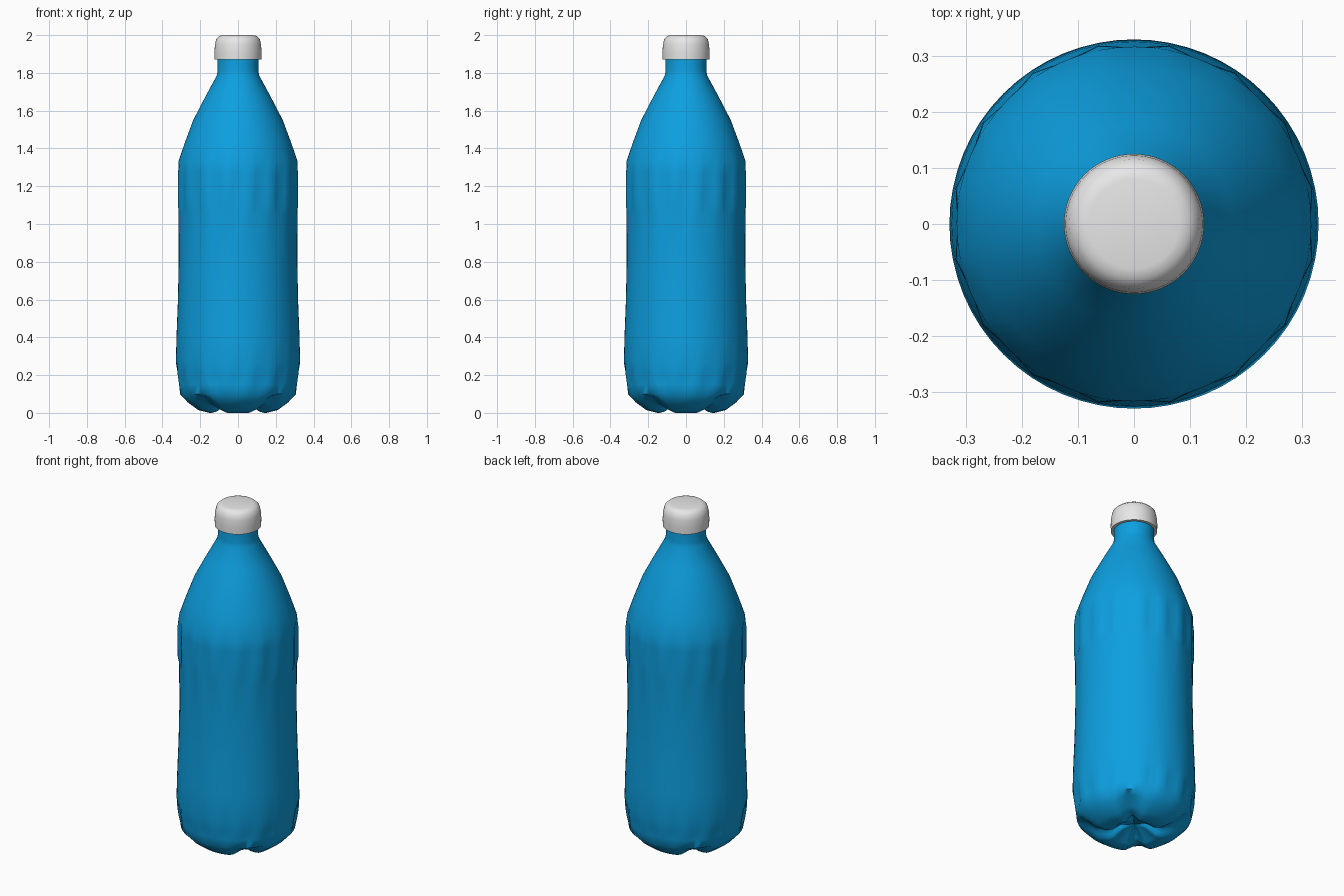
import bpy, bmesh, math

if "Cube" in bpy.data.objects:
    bpy.data.objects.remove(bpy.data.objects["Cube"], do_unlink=True)

SIDES = 64
FLUTES = 16


def material(name, color):
    mat = bpy.data.materials.new(name)
    mat.use_nodes = True
    mat.diffuse_color = color
    node = next(n for n in mat.node_tree.nodes if n.type == "BSDF_PRINCIPLED")
    node.inputs["Base Color"].default_value = color
    node.inputs["Roughness"].default_value = 0.5
    return mat


def lathe(name, profile, mat, shape=None, sharp=40):
    """Spin (radius, height) points; shape(r, z, angle) may bend each point."""
    bm = bmesh.new()
    rings = []
    for r, z in profile:
        if r == 0:
            rings.append([bm.verts.new((0, 0, z))] * SIDES)
            continue
        ring = []
        for i in range(SIDES):
            a = math.tau * i / SIDES
            rr, zz = shape(r, z, a) if shape else (r, z)
            ring.append(bm.verts.new((rr * math.cos(a), rr * math.sin(a), zz)))
        rings.append(ring)
    for low, high in zip(rings, rings[1:]):
        for i in range(SIDES):
            j = (i + 1) % SIDES
            corners = [low[i], low[j], high[j], high[i]]
            bm.faces.new(list(dict.fromkeys(corners)))
    bmesh.ops.recalc_face_normals(bm, faces=bm.faces)
    mesh = bpy.data.meshes.new(name)
    bm.to_mesh(mesh)
    bm.free()
    mesh.materials.append(mat)
    obj = bpy.data.objects.new(name, mesh)
    bpy.context.collection.objects.link(obj)
    bpy.ops.object.select_all(action="DESELECT")
    obj.select_set(True)
    bpy.context.view_layer.objects.active = obj
    bpy.ops.object.shade_smooth_by_angle(angle=math.radians(sharp))
    return obj


def bottle_shape(r, z, a):
    # Vertical flutes on the grip band and above the base
    if 1.06 < z < 1.3 or 0.12 < z < 0.22:
        r -= 0.006 * (1 + math.cos(FLUTES * a))
    # Four narrow notches between the feet
    if z < 0.06 and r > 0.05:
        notch = max(0, -math.cos(4 * a)) ** 2
        z += 0.035 * notch
    return r, z


blue = material("blue plastic", (0.004, 0.35, 0.75, 1))
white = material("white plastic", (0.8, 0.8, 0.8, 1))

# Bottle body, from the hollow of the base up to the neck
body = [(0, 0.06), (0.07, 0.045), (0.12, 0.008), (0.15, 0), (0.21, 0.015),
        (0.265, 0.055), (0.307, 0.1), (0.318, 0.15), (0.325, 0.2), (0.329, 0.27),
        (0.325, 0.42), (0.318, 0.6), (0.314, 0.8), (0.315, 1.05),
        (0.323, 1.09), (0.324, 1.18), (0.323, 1.27), (0.316, 1.33),
        (0.28, 1.435), (0.237, 1.55), (0.175, 1.67), (0.113, 1.785),
        (0.108, 1.81), (0.108, 1.88)]
lathe("bottle_body", body, blue, bottle_shape, 60)

# Screw cap with a rounded top edge
cap = [(0, 1.87), (0.124, 1.87), (0.125, 1.91), (0.122, 1.95),
       (0.115, 1.98), (0.098, 1.996), (0.08, 2), (0, 2)]
lathe("screw_cap", cap, white, None, 50)
